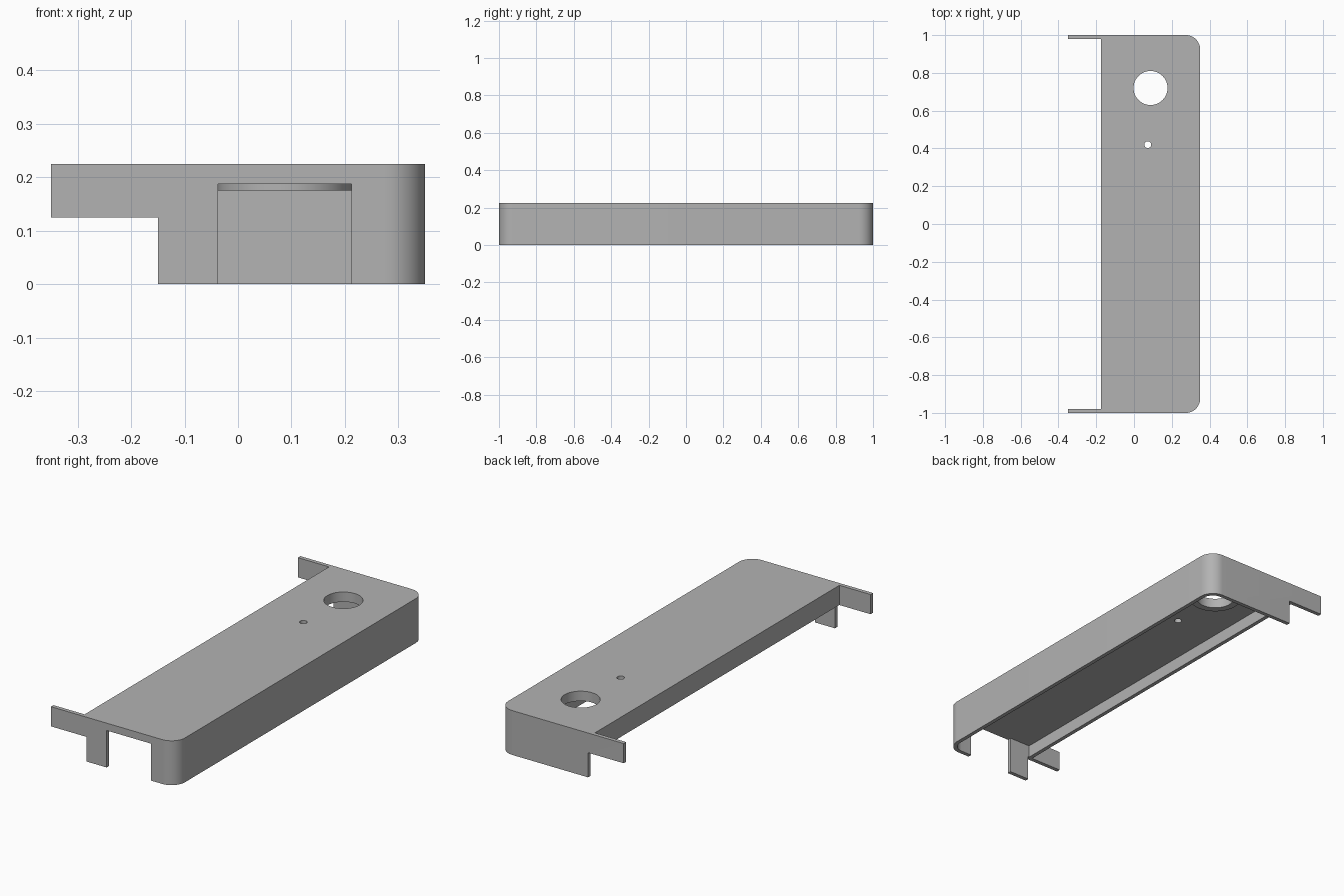
import bpy, bmesh, math

if "Cube" in bpy.data.objects:
    bpy.data.objects.remove(bpy.data.objects["Cube"], do_unlink=True)

TOP, UNDER, WALL = 0.225, 0.1875, 0.02
EDGE, LIP_Z, CORNER = -0.175, 0.125, 0.075
HOLE = (0.0875, 0.72)

grey = bpy.data.materials.new("plain_grey")
grey.use_nodes = True
colour = (0.45, 0.45, 0.45, 1)
grey.diffuse_color = colour
grey.node_tree.nodes["Principled BSDF"].inputs["Base Color"].default_value = colour


def prism(name, outline, z0, z1):
    """Extrude a flat outline from z0 to z1."""
    bm = bmesh.new()
    face = bm.faces.new([bm.verts.new((x, y, z0)) for x, y in outline])
    grown = bmesh.ops.extrude_face_region(bm, geom=[face])["geom"]
    moved = [v for v in grown if isinstance(v, bmesh.types.BMVert)]
    bmesh.ops.translate(bm, verts=moved, vec=(0, 0, z1 - z0))
    bmesh.ops.recalc_face_normals(bm, faces=bm.faces)
    mesh = bpy.data.meshes.new(name)
    bm.to_mesh(mesh)
    bm.free()
    mesh.materials.append(grey)
    obj = bpy.data.objects.new(name, mesh)
    bpy.context.collection.objects.link(obj)
    return obj


def arc(cx, cy, r, start, end, steps):
    angles = [math.radians(start + (end - start) * i / steps) for i in range(steps + 1)]
    return [(cx + r * math.cos(a), cy + r * math.sin(a)) for a in angles]


def circle(centre, r, steps=64):
    return arc(*centre, r, 0, 360, steps)[:-1]


def rect(x0, x1, y0, y1):
    return [(x0, y0), (x1, y0), (x1, y1), (x0, y1)]


def rounded_side(x, y, r):
    """Right-hand edge with two rounded corners, running front to back."""
    return arc(x - r, r - y, r, -90, 0, 12) + arc(x - r, y - r, r, 0, 90, 12)


def combine(target, other, operation):
    mod = target.modifiers.new(operation, "BOOLEAN")
    mod.object, mod.operation, mod.solver = other, operation, "EXACT"
    bpy.ops.object.select_all(action="DESELECT")
    bpy.context.view_layer.objects.active = target
    target.select_set(True)
    bpy.ops.object.modifier_apply(modifier=mod.name)
    bpy.data.objects.remove(other, do_unlink=True)


# Outer body with a thin tab at each end
tab_y = 1 - WALL
cover = prism("cover", [(EDGE, tab_y), (EDGE, -tab_y), (-0.35, -tab_y), (-0.35, -1)]
              + rounded_side(0.35, 1, CORNER) + [(-0.35, 1), (-0.35, tab_y)], 0, TOP)

# Hollow underside
cavity = prism("cavity", [(EDGE + WALL, tab_y), (EDGE + WALL, -tab_y)]
               + rounded_side(0.35 - WALL, tab_y, CORNER - WALL), -0.1, UNDER)
combine(cover, cavity, "DIFFERENCE")

# Raised lower edge along the open side and below the tabs
combine(cover, prism("side_step", rect(-0.5, -0.15, -1.1, 1.1), -0.1, LIP_Z), "DIFFERENCE")

# Opening in the front wall
combine(cover, prism("front_notch", rect(-0.0375, 0.2125, -1.1, -0.95), -0.1, UNDER), "DIFFERENCE")

# Round boss under the top, then the large and small holes
combine(cover, prism("boss", circle(HOLE, 0.125), 0.175, 0.2), "UNION")
combine(cover, prism("large_hole", circle(HOLE, 0.09), -0.1, 0.4), "DIFFERENCE")
combine(cover, prism("small_hole", circle((0.073, 0.42), 0.018, 32), -0.1, 0.4), "DIFFERENCE")

cover.select_set(True)
bpy.context.view_layer.objects.active = cover
bpy.ops.object.shade_smooth_by_angle(angle=math.radians(30))
